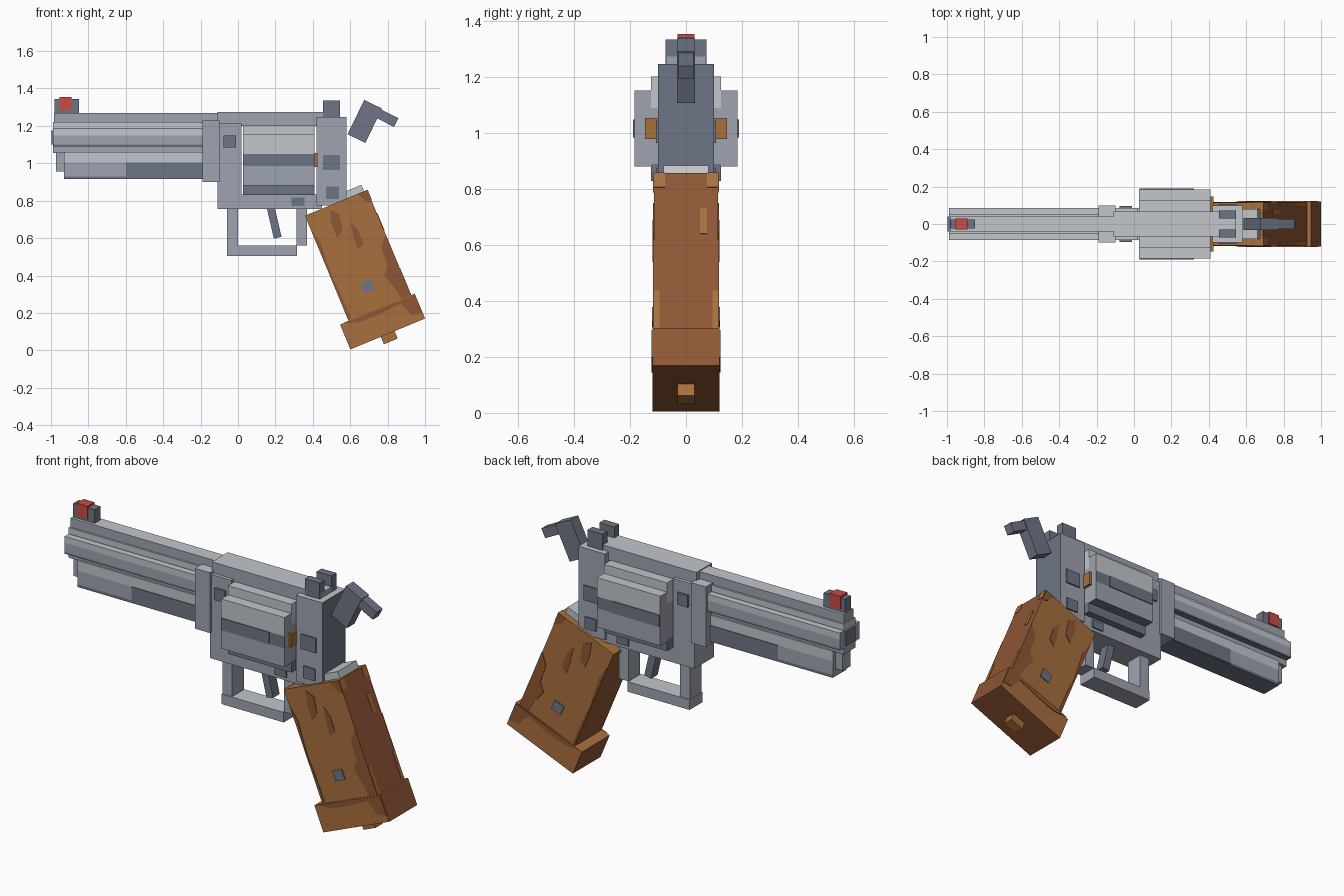
import bpy, bmesh
from math import radians
from mathutils import Matrix, Vector

cube = bpy.data.objects.get("Cube")
if cube:
    bpy.data.objects.remove(cube, do_unlink=True)


def make_material(name, srgb):
    lin = [((c + 0.055) / 1.055) ** 2.4 for c in srgb] + [1]
    m = bpy.data.materials.new(name)
    m.use_nodes = True
    m.diffuse_color = lin
    m.node_tree.nodes["Principled BSDF"].inputs["Base Color"].default_value = lin
    return m


LIGHT, MID, DARK, RED, WOOD, UMBER = range(6)
MATS = [make_material("light steel", (0.76, 0.78, 0.80)),
        make_material("steel", (0.62, 0.64, 0.69)),
        make_material("dark steel", (0.43, 0.46, 0.52)),
        make_material("sight red", (0.79, 0.29, 0.27)),
        make_material("wood", (0.66, 0.44, 0.24)),
        make_material("dark wood", (0.56, 0.34, 0.21))]


def finish(name, bm):
    me = bpy.data.meshes.new(name)
    bmesh.ops.recalc_face_normals(bm, faces=bm.faces)
    bm.to_mesh(me)
    bm.free()
    for m in MATS:
        me.materials.append(m)
    ob = bpy.data.objects.new(name, me)
    bpy.context.collection.objects.link(ob)
    return ob


def box(name, x, y, z, side=MID, top=None, bottom=None, front=None, back=None,
        bands=(), at=None, turn=0):
    """Box from x, y, z ranges; bands = (height, colour above it) on the sides."""
    bm = bmesh.new()
    bmesh.ops.create_cube(bm, size=1)
    for v in bm.verts:
        for i, (lo, hi) in enumerate((x, y, z)):
            v.co[i] = lo + (v.co[i] + 0.5) * (hi - lo)
    for h, _ in bands:
        bmesh.ops.bisect_plane(bm, geom=bm.verts[:] + bm.edges[:] + bm.faces[:],
                               plane_co=(0, 0, h), plane_no=(0, 0, 1))
    bm.normal_update()
    for f in bm.faces:
        n, col = f.normal, side
        for h, c in bands:
            if f.calc_center_median().z > h:
                col = c
        for hit, c in ((n.z > .9, top), (n.z < -.9, bottom), (n.x < -.9, front), (n.x > .9, back)):
            if hit and c is not None:
                col = c
        f.material_index = col
    if at:
        bm.transform(Matrix.Translation((at[0], 0, at[1])) @ Matrix.Rotation(radians(turn), 4, 'Y'))
    return finish(name, bm)


def sym(w):
    return (-w, w)


def pair(name, x, y, z, col, **kw):
    """The same box on both sides of the model."""
    box("left_" + name, x, y, z, col, **kw)
    box("right_" + name, x, (-y[1], -y[0]), z, col, **kw)


def patch(name, pts, y, col=UMBER):
    """Thin painted plate with an outline in x and z, on both sides."""
    for s, tag in ((-1, "right_"), (1, "left_")):
        bm = bmesh.new()
        f = bm.faces.new([bm.verts.new((px, s * y, pz)) for px, pz in pts])
        ext = bmesh.ops.extrude_face_region(bm, geom=[f])
        for v in ext["geom"]:
            if isinstance(v, bmesh.types.BMVert):
                v.co.y += s * 0.003
        for g in bm.faces:
            g.material_index = col
        finish(tag + name, bm)


STEEL = dict(top=LIGHT, bottom=MID)

# Barrel with its rib and underlug
box("barrel_core", (-.99, -.15), sym(.05), (1.055, 1.22), MID, **STEEL,
    bands=[(1.19, LIGHT)])
box("barrel_sides", (-.99, -.15), sym(.085), (1.09, 1.185), DARK, top=LIGHT,
    front=MID, bands=[(1.10, MID), (1.15, LIGHT)])
box("muzzle_plate", (-.998, -.98), sym(.04), (1.10, 1.175), DARK)
box("barrel_rib", (-.985, -.1), sym(.04), (1.2, 1.27), MID, **STEEL)
box("underlug", (-.93, -.15), sym(.06), (.915, 1.06), DARK, top=LIGHT, front=MID,
    bands=[(.93, MID), (1.005, LIGHT)])
pair("underlug_panel", (-.6, -.18), (.055, .064), (.92, 1.005), DARK)
box("ejector_tip", (-.972, -.92), sym(.035), (.955, 1.055), MID, **STEEL)

# Front sight
box("front_sight", (-.98, -.85), sym(.025), (1.26, 1.345), DARK)
box("front_sight_insert", (-.955, -.89), sym(.03), (1.285, 1.355), RED)

# Frame
box("frame_collar", (-.19, -.1), sym(.1), (.9, 1.23), MID, **STEEL)
box("frame_front", (-.11, .02), sym(.085), (.755, 1.215), MID, **STEEL)
box("frame_bottom", (-.11, .45), sym(.085), (.755, .832), MID, **STEEL)
box("top_strap", (-.11, .545), sym(.068), (1.2, 1.275), MID, **STEEL)
box("frame_rear", (.42, .58), sym(.1), (.775, 1.247), MID, top=LIGHT, back=DARK)
pair("front_pin", (-.077, -.012), (.08, .096), (1.085, 1.15), DARK)
pair("rear_upper_pin", (.455, .545), (.09, .108), (.965, 1.045), DARK)
pair("rear_lower_pin", (.47, .54), (.09, .108), (.81, .875), DARK)
pair("lower_pin", (.285, .355), (.08, .092), (.773, .818), DARK)
pair("rear_sight", (.455, .545), (.03, .073), (1.24, 1.335), DARK)

# Cylinder made of crossed blocks, with side flutes
box("cylinder_tall", (.027, .41), sym(.125), (.83, 1.203), DARK, top=LIGHT,
    bands=[(.89, MID), (1.09, LIGHT)])
box("cylinder_wide", (.027, .41), sym(.184), (.882, 1.153), MID, top=LIGHT, bottom=DARK,
    bands=[(.985, DARK), (1.05, LIGHT)], front=MID, back=MID)
pair("cylinder_flute", (.03, .32), (.18, .189), (.985, 1.05), DARK)
box("cartridge_rims", (.4, .425), sym(.147), (.98, 1.055), WOOD)

# Trigger and guard
box("guard_front", (-.058, 0), sym(.05), (.55, .77), MID, **STEEL)
box("guard_bottom", (-.06, .315), sym(.055), (.505, .56), MID, **STEEL)
box("guard_rear", (.312, .37), sym(.05), (.56, .77), MID, **STEEL)
box("trigger", sym(.021), sym(.028), sym(.085), DARK, at=(.193, .685), turn=167)

# Hammer and spur
box("hammer", sym(.053), sym(.032), sym(.102), DARK, at=(.678, 1.224), turn=26)
box("hammer_spur", sym(.06), sym(.026), sym(.026), DARK, at=(.792, 1.245), turn=27)

# Grip, tilted backwards
GRIP = dict(at=(.641, .507), turn=-22.5)
box("tang", (0, .162), sym(.08), (.2, .342), LIGHT, **GRIP)
box("grip", sym(.18), sym(.115), sym(.305), WOOD, front=UMBER, back=UMBER, **GRIP)
pair("grip_pin", (-.045, .015), (.105, .121), (-.2, -.145), DARK, **GRIP)
box("grip_cap", sym(.216), sym(.12), sym(.072), WOOD, front=UMBER, back=UMBER,
    bottom=UMBER, at=(.773, .154), turn=-22.5)
box("cap_screw", sym(.04), sym(.03), (-.115, -.06), WOOD, at=(.773, .154), turn=-22.5)

# Wood grain
patch("grain_front_edge", [(.397, .635), (.445, .57), (.5, .4), (.55, .3), (.605, .17), (.592, .165)], .115)
patch("grain_back_edge", [(.79, .62), (.765, .55), (.8, .45), (.78, .4), (.84, .33),
                          (.875, .275), (.925, .295)], .115)
patch("grain_streak", [(.49, .75), (.54, .73), (.56, .64), (.53, .6), (.5, .68)], .115)
patch("grain_knot", [(.6, .69), (.64, .65), (.67, .57), (.64, .54), (.62, .6)], .116)
patch("grain_top_corner", [(.64, .836), (.69, .856), (.72, .788), (.68, .8)], .115)
patch("grain_cap", [(.56, .145), (.945, .297), (.985, .2), (.93, .19), (.87, .25),
                    (.75, .19), (.65, .15)], .12)
pair("grain_back_lower", (.175, .183), (.095, .115), (-.3, -.15), WOOD, **GRIP)
pair("grain_back_upper", (.175, .183), (.075, .115), (.25, .305), WOOD, **GRIP)
box("grain_back_streak", (.175, .183), (.05, .075), (.07, .17), WOOD, **GRIP)
